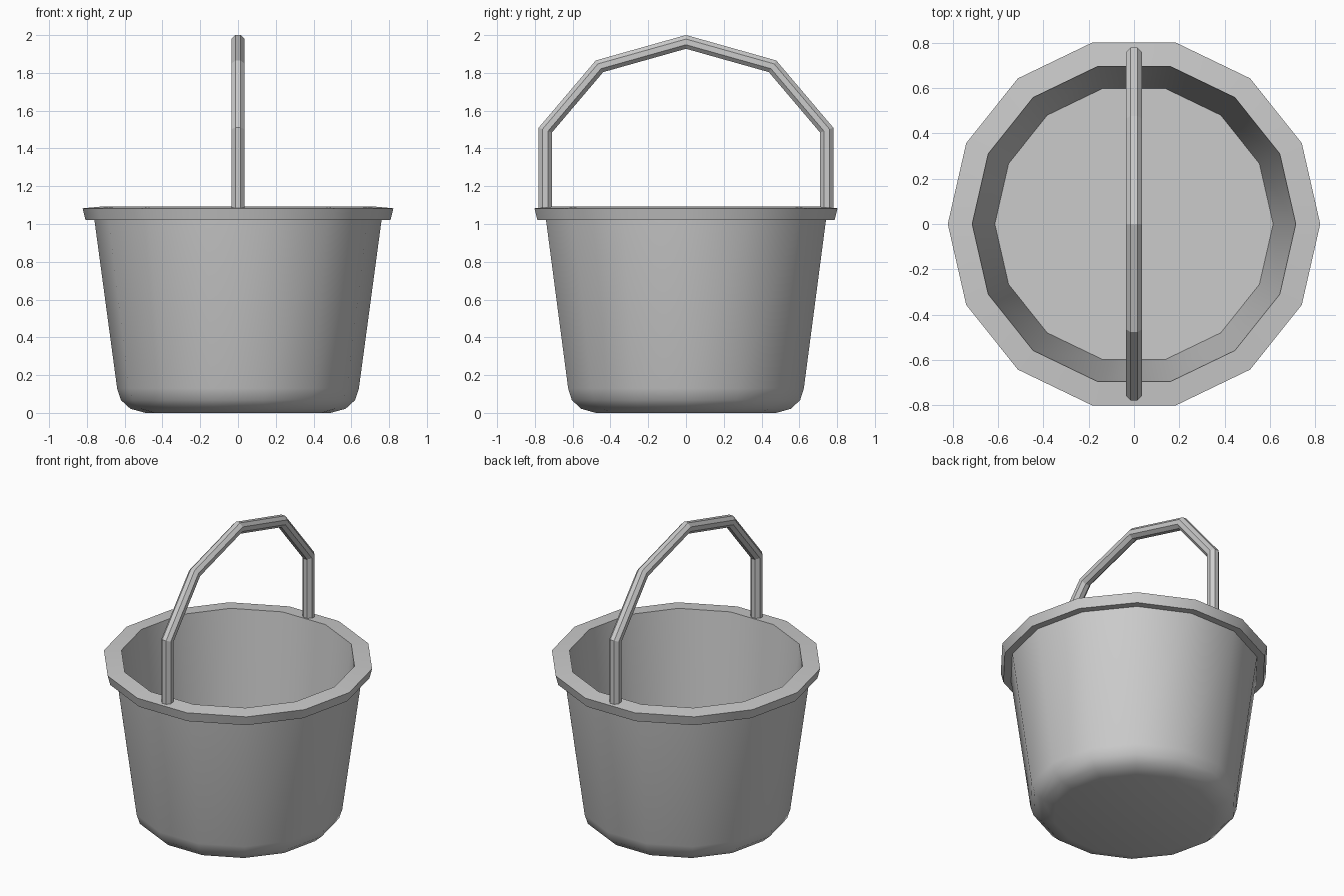
import bpy, bmesh, math
from mathutils import Vector

if "Cube" in bpy.data.objects:
    bpy.data.objects.remove(bpy.data.objects["Cube"])


def finish(name, bm, angle):
    bmesh.ops.recalc_face_normals(bm, faces=bm.faces[:])
    mesh = bpy.data.meshes.new(name)
    bm.to_mesh(mesh)
    bm.free()
    obj = bpy.data.objects.new(name, mesh)
    bpy.context.collection.objects.link(obj)
    bpy.ops.object.select_all(action='DESELECT')
    obj.select_set(True)
    bpy.context.view_layer.objects.active = obj
    bpy.ops.object.shade_smooth_by_angle(angle=math.radians(angle))


def loft(name, rings, angle):
    """Skin equal-sized rings of points and cap both ends."""
    bm = bmesh.new()
    rows = [[bm.verts.new(p) for p in ring] for ring in rings]
    n = len(rows[0])
    for a, b in zip(rows, rows[1:]):
        for i in range(n):
            j = (i + 1) % n
            bm.faces.new((a[i], a[j], b[j], b[i]))
    bm.faces.new(rows[0])
    bm.faces.new(rows[-1])
    finish(name, bm, angle)


# bucket: 14-sided profile from underside, up the wall, over the rim, to the inner floor
SIDES = 14
profile = [(0.49, 0.0), (0.57, 0.022), (0.62, 0.068), (0.64, 0.13),
           (0.76, 1.02), (0.807, 1.02), (0.823, 1.083),
           (0.715, 1.093), (0.615, 0.12)]
loft("bucket", [[(r * math.cos(math.tau * i / SIDES),
                  r * math.sin(math.tau * i / SIDES), z) for i in range(SIDES)]
                for r, z in profile], 32)

# handle: octagonal bar swept along a mirrored path with mitred corners
half = [(0.745, 1.05), (0.745, 1.497), (0.458, 1.835)]
path = [Vector((0, -y, z)) for y, z in half] + [Vector((0, 0, 1.964))]
path += [Vector((0, y, z)) for y, z in reversed(half)]
BAR = 0.035 / math.cos(math.pi / 8)
rings = []
for k, p in enumerate(path):
    d_in = (p - path[max(k - 1, 0)]).normalized()
    d_out = (path[min(k + 1, len(path) - 1)] - p).normalized()
    tangent = (d_in + d_out).normalized()
    normal = Vector((1, 0, 0)).cross(tangent)
    stretch = 1 / tangent.dot(d_out if d_out.length else d_in)
    ring = []
    for i in range(8):
        a = math.tau * (i + 0.5) / 8
        ring.append(p + Vector((BAR * math.cos(a), 0, 0)) + normal * BAR * math.sin(a) * stretch)
    rings.append(ring)
loft("handle", rings, 20)
